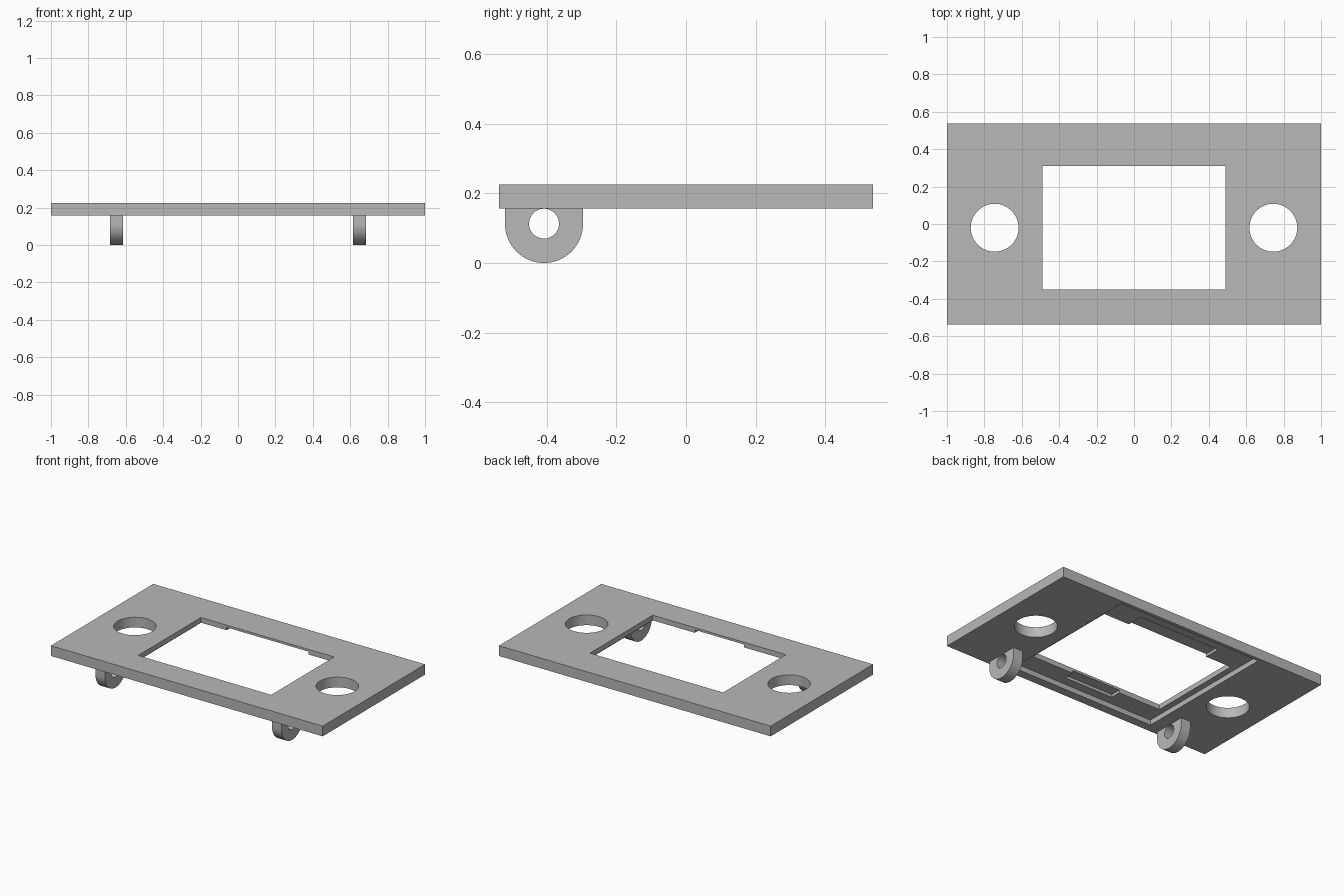
import bpy, bmesh, math
from mathutils import Matrix

if "Cube" in bpy.data.objects:
    bpy.data.objects.remove(bpy.data.objects["Cube"], do_unlink=True)

gray = bpy.data.materials.new("plain_gray")
gray.use_nodes = True
gray.diffuse_color = (0.48, 0.48, 0.48, 1)
gray.node_tree.nodes["Principled BSDF"].inputs["Base Color"].default_value = gray.diffuse_color

BOTTOM, TOP = 0.157, 0.225
LEDGE, POCKET = 0.191, 0.21


def add_object(name, bm):
    bmesh.ops.recalc_face_normals(bm, faces=bm.faces)
    mesh = bpy.data.meshes.new(name)
    bm.to_mesh(mesh)
    bm.free()
    mesh.materials.append(gray)
    obj = bpy.data.objects.new(name, mesh)
    bpy.context.collection.objects.link(obj)
    return obj


def box(name, x0, x1, y0, y1, z0, z1):
    bm = bmesh.new()
    bmesh.ops.create_cube(bm, size=1)
    bmesh.ops.scale(bm, verts=bm.verts, vec=(x1 - x0, y1 - y0, z1 - z0))
    bmesh.ops.translate(bm, verts=bm.verts, vec=((x0 + x1) / 2, (y0 + y1) / 2, (z0 + z1) / 2))
    return add_object(name, bm)


def cylinder(name, radius, depth, center, axis):
    bm = bmesh.new()
    bmesh.ops.create_cone(bm, cap_ends=True, segments=64, radius1=radius, radius2=radius, depth=depth)
    turn = Matrix.Rotation(math.pi / 2, 4, "Y") if axis == "X" else Matrix()
    bmesh.ops.transform(bm, matrix=Matrix.Translation(center) @ turn, verts=bm.verts)
    return add_object(name, bm)


def cut(target, cutters):
    for cutter in cutters:
        mod = target.modifiers.new(cutter.name, "BOOLEAN")
        mod.operation, mod.solver, mod.object = "DIFFERENCE", "EXACT", cutter
        bpy.context.view_layer.objects.active = target
        bpy.ops.object.modifier_apply(modifier=mod.name)
        bpy.data.objects.remove(cutter, do_unlink=True)


def smooth(obj):
    bpy.ops.object.select_all(action="DESELECT")
    obj.select_set(True)
    bpy.context.view_layer.objects.active = obj
    bpy.ops.object.shade_smooth_by_angle(angle=math.radians(30))


# Face plate with window, underside rebate, clip pockets and round holes
plate = box("face_plate", -1, 1, -0.538, 0.538, BOTTOM, TOP)
cut(plate, [
    box("underside_rebate", -0.53, 0.53, -0.48, 0.515, 0.1, LEDGE),
    box("window", -0.49, 0.49, -0.35, 0.31, 0.05, 0.3),
    box("back_pocket", -0.3, 0.3, 0.2, 0.42, 0.1, POCKET),
    box("front_pocket", -0.18, 0.18, -0.42, -0.2, 0.1, POCKET),
    cylinder("left_hole", 0.128, 0.4, (0.745, -0.02, 0.2), "Z"),
    cylinder("right_hole", 0.128, 0.4, (-0.745, -0.02, 0.2), "Z"),
])
smooth(plate)

# Hinge lugs: half-round tabs under the front edge
LUG_Y, LUG_Z, LUG_R, LUG_W = -0.408, 0.112, 0.112, 0.07
for side, name in ((1, "left_hinge_lug"), (-1, "right_hinge_lug")):
    x = side * 0.65
    outline = [(LUG_Y - LUG_R, BOTTOM + 0.002)]
    for i in range(33):
        a = math.pi * (1 + i / 32)
        outline.append((LUG_Y + LUG_R * math.cos(a), LUG_Z + LUG_R * math.sin(a)))
    outline.append((LUG_Y + LUG_R, BOTTOM + 0.002))
    bm = bmesh.new()
    face = bm.faces.new([bm.verts.new((x - LUG_W / 2, y, z)) for y, z in outline])
    ext = bmesh.ops.extrude_face_region(bm, geom=[face])
    moved = [v for v in ext["geom"] if isinstance(v, bmesh.types.BMVert)]
    bmesh.ops.translate(bm, verts=moved, vec=(LUG_W, 0, 0))
    lug = add_object(name, bm)
    cut(lug, [cylinder("pin_hole", 0.043, 0.2, (x, LUG_Y, LUG_Z + 0.001), "X")])
    smooth(lug)
